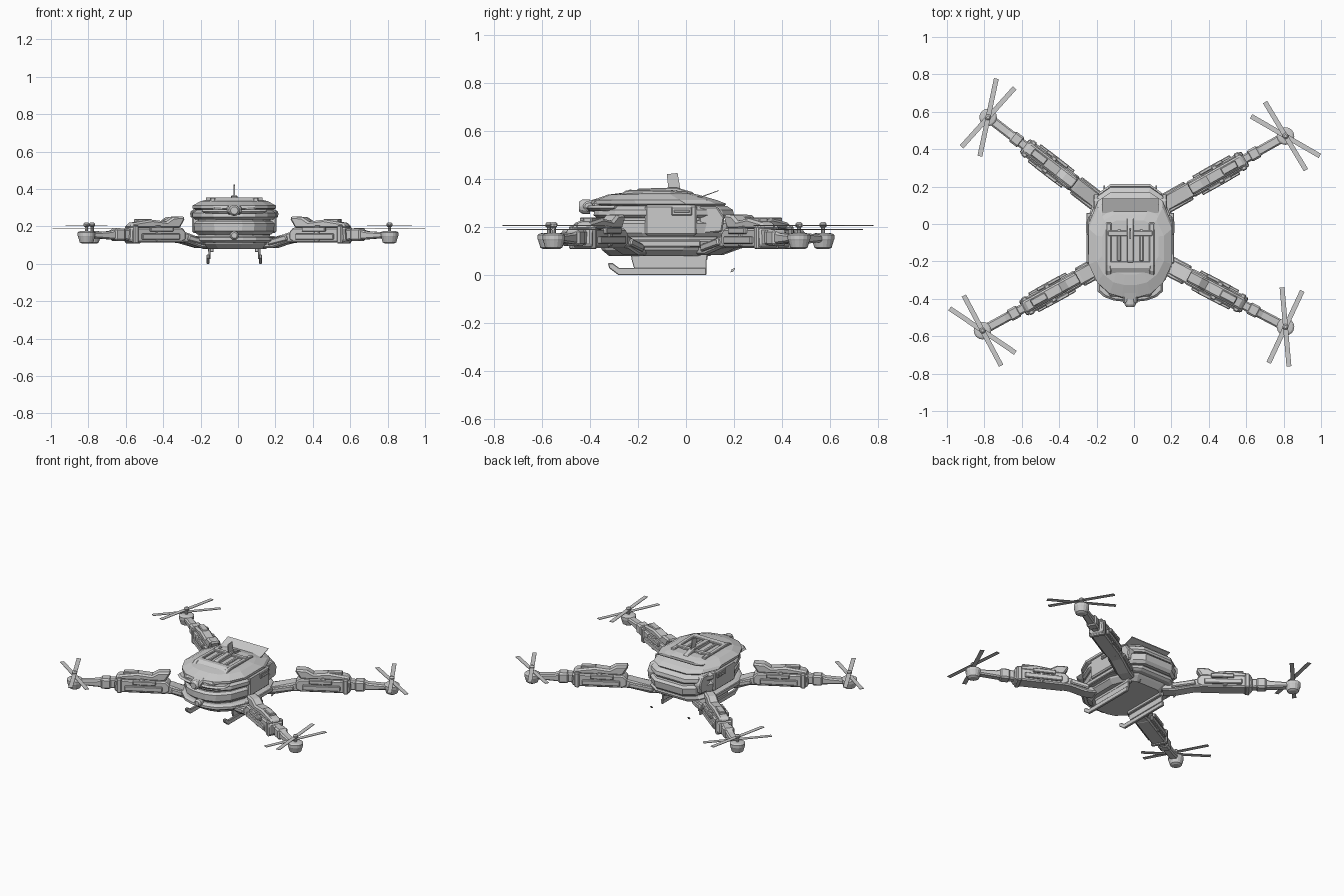
import bpy, bmesh
from math import radians, atan2, cos, sin, pi
from mathutils import Matrix, Vector

CX = -0.02  # body centre line


def finish(name, bm, matrix, bevel=0.0):
    bmesh.ops.recalc_face_normals(bm, faces=bm.faces)
    me = bpy.data.meshes.new(name)
    bm.to_mesh(me)
    bm.free()
    ob = bpy.data.objects.new(name, me)
    ob.matrix_world = matrix
    bpy.context.collection.objects.link(ob)
    if bevel:
        m = ob.modifiers.new("edge", 'BEVEL')
        m.width, m.segments = bevel, 1
        m.limit_method, m.angle_limit = 'ANGLE', radians(40)
    return ob


def loft(name, rings, matrix=Matrix(), bevel=0.0):
    """Skin a stack of closed point rings and cap both ends."""
    bm = bmesh.new()
    vs = [[bm.verts.new(p) for p in r] for r in rings]
    n = len(vs[0])
    for a, b in zip(vs, vs[1:]):
        for i in range(n):
            j = (i + 1) % n
            bm.faces.new((a[i], a[j], b[j], b[i]))
    bm.faces.new(vs[0])
    bm.faces.new(vs[-1])
    return finish(name, bm, matrix, bevel)


def prism(name, pts, w, matrix, bevel=0.004):
    """Profile in local XZ, extruded across local Y."""
    return loft(name, [[(x, s * w / 2, z) for x, z in pts] for s in (-1, 1)], matrix, bevel)


def block(name, x0, x1, z0, z1, w, matrix, bevel=0.004):
    return prism(name, [(x0, z0), (x1, z0), (x1, z1), (x0, z1)], w, matrix, bevel)


def lathe(name, prof, matrix, n=16):
    return loft(name, [[(r * cos(2 * pi * i / n), r * sin(2 * pi * i / n), z)
                        for i in range(n)] for r, z in prof], matrix)


def side(x):
    """Frame whose local X runs along world Y, at offset x from the centre line."""
    return Matrix.Translation((CX + x, 0, 0)) @ Matrix.Rotation(pi / 2, 4, 'Z')


# ---------- body shells ----------
HALF = [(0.48, 1), (0.78, 0.84), (1, 0.4), (1, -0.33), (0.8, -0.7), (0.5, -0.93), (0.2, -1)]
PLAN = HALF + [(-x, y) for x, y in reversed(HALF)]


def shell(name, levels):
    rings = [[(CX + x * hx, (yf + yb) / 2 + y * (yb - yf) / 2, z) for x, y in PLAN]
             for z, hx, yf, yb in levels]
    return loft(name, rings)


shell("belly_pan", [(.08, .17, -.32, .10), (.105, .20, -.35, .13), (.125, .205, -.36, .15)])
shell("arm_deck", [(.115, .225, -.37, .17), (.125, .235, -.385, .185),
                   (.14, .235, -.385, .19), (.148, .215, -.37, .185)])
shell("core", [(.12, .19, -.35, .17), (.30, .19, -.34, .15)])
shell("lower_shell", [(.158, .20, -.36, .195), (.175, .212, -.38, .21),
                      (.215, .215, -.38, .215), (.228, .20, -.365, .20)])
shell("upper_shell", [(.238, .21, -.37, .195), (.25, .222, -.385, .2),
                      (.272, .222, -.38, .195), (.288, .20, -.36, .17)])
shell("canopy", [(.287, .205, -.37, .16), (.297, .222, -.395, .168), (.312, .222, -.39, .13),
                 (.335, .18, -.325, .05), (.342, .15, -.27, .02)])
shell("visor_lip", [(.268, .15, -.405, -.25), (.28, .175, -.415, -.25), (.29, .165, -.405, -.25)])

# ---------- side panels and vents ----------
for s, lr in ((-1, "left"), (1, "right")):
    block(lr + "_side_panel", -.17, .045, .165, .292, .04, side(s * .205), .008)
    block(lr + "_vent_frame", -.06, .025, .248, .284, .02, side(s * .223))
    block(lr + "_vent_slat", -.05, .015, .26, .272, .02, side(s * .226), .002)
    prism(lr + "_rear_cheek", [(.055, .17), (.15, .18), (.16, .24), (.13, .285), (.055, .285)],
          .05, side(s * .172), .006)
    block(lr + "_deck_rail", -.21, .06, .118, .145, .03, side(s * .22))

# ---------- top frame, spine, aerial and spoiler ----------
for s, lr in ((-1, "left"), (1, "right")):
    prism(lr + "_top_rail", [(-.29, .325), (.01, .335), (.005, .35), (-.22, .355), (-.25, .352)],
          .028, side(s * .115))
    block(lr + "_inner_rail", -.2, -.03, .335, .35, .02, side(s * .06))
block("top_rear_bar", -.065, -.035, .335, .354, .24, side(0))
prism("top_front_bar", [(-.29, .325), (-.2, .34), (-.2, .354), (-.235, .356)], .22, side(0))
prism("spine", [(-.22, .335), (.04, .325), (.03, .345), (-.04, .365), (-.2, .36)], .035, side(0))
prism("aerial_blade", [(-.072, .35), (-.022, .35), (-.035, .425), (-.08, .42)], .006, side(0), 0)
prism("spoiler", [(.0, .325), (.06, .322), (.135, .35), (.137, .354), (.06, .327), (0, .33)],
      .30, side(0), 0)

# ---------- front sensors ----------
prism("sensor_housing", [(-.35, .262), (-.41, .265), (-.43, .28), (-.425, .303),
                         (-.35, .325), (-.31, .32)], .075, side(0), .008)
front = Matrix.Rotation(pi / 2, 4, 'X')
lathe("sensor_lens", [(.03, 0), (.03, .03), (.02, .045), (.014, .045)],
      Matrix.Translation((CX, -.40, .285)) @ front, 12)
lathe("lower_camera", [(.024, 0), (.024, .03), (.015, .042)],
      Matrix.Translation((CX, -.365, .152)) @ front, 12)
for s, lr in ((-1, "left"), (1, "right")):
    block(lr + "_brow", -.40, -.34, .272, .306, .055,
          Matrix.Translation((s * .085, .012, 0)) @ side(0), .008)

# ---------- landing skids ----------
for s, lr in ((-1, "left"), (1, "right")):
    prism(lr + "_skid", [(-.325, .05), (-.305, .05), (-.278, .03), (.085, .03),
                         (.085, 0), (-.28, 0), (-.32, .03)], .016, side(s * .14), .003)
    prism(lr + "_skid_strut", [(-.215, .025), (.085, .025), (.085, .065), (.095, .09),
                               (-.23, .09), (-.225, .06)], .012, side(s * .133), .002)
    block(lr + "_skid_top", -.22, .09, .062, .085, .03, side(s * .125))
    prism(lr + "_rear_stop", [(.185, .012), (.197, .015), (.205, .03), (.19, .025)], .008,
          side(s * .138), 0)

# ---------- arms: hub position, body joint, blade angles ----------
ARMS = {
    "front_right": ((.81, -.55), (.20, -.23), (95, 65)),
    "front_left": ((-.81, -.57), (-.21, -.24), (118, 146)),
    "back_right": ((.81, .47), (.18, .115), (121, 150)),
    "back_left": ((-.78, .57), (-.21, .13), (78, 48)),
}
for arm, (hub, root, blades) in ARMS.items():
    d = Vector(root) - Vector(hub)
    at = Matrix.Translation((hub[0], hub[1], 0))
    M = at @ Matrix.Rotation(atan2(d.y, d.x), 4, 'Z')  # local X runs from hub to body
    L = d.length
    # joint link to the body
    prism(arm + "_link", [(.55, .115), (.60, .112), (L, .085), (L + .08, .085), (L + .08, .13),
                          (L, .135), (.60, .165), (.55, .175)], .085, M, .008)
    prism(arm + "_link_cover", [(.59, .125), (L + .02, .098), (L + .02, .128), (.60, .155)],
          .11, M, .006)
    # main beam and its fairing
    prism(arm + "_beam", [(.245, .125), (.265, .113), (.555, .113), (.585, .13), (.585, .17),
                          (.56, .195), (.25, .195)], .092, M, .008)
    prism(arm + "_fairing", [(.25, .19), (.262, .218), (.385, .236), (.475, .226), (.515, .25),
                             (.575, .253), (.59, .246), (.555, .19)], .066, M, .01)
    for s, lr in ((-1, "left"), (1, "right")):
        S = M @ Matrix.Translation((0, s * .05, 0))
        block(f"{arm}_{lr}_beam_rail", .31, .54, .13, .162, .018, S)
        block(f"{arm}_{lr}_beam_strip", .36, .50, .172, .198, .02, S)
    block(arm + "_outer_clamp", .262, .292, .108, .205, .105, M, .006)
    block(arm + "_middle_clamp", .40, .43, .118, .205, .104, M, .005)
    block(arm + "_top_plate", .30, .39, .215, .24, .04, M)
    # slim boom out to the motor
    prism(arm + "_boom", [(.03, .138), (.15, .13), (.26, .125), (.26, .188), (.17, .185),
                          (.14, .175), (.03, .168)], .05, M, .008)
    block(arm + "_boom_collar", .16, .225, .122, .19, .066, M, .01)
    # motor, spindle and crossed blades
    lathe(arm + "_motor", [(.024, .108), (.036, .115), (.045, .145), (.047, .150), (.047, .168),
                           (.038, .174), (.02, .176)], at)
    lathe(arm + "_spindle", [(.009, .172), (.009, .198), (.015, .202), (.016, .214),
                             (.008, .222)], at, 10)
    for i, a in enumerate(blades):
        R = at @ Matrix.Rotation(radians(a), 4, 'Z')
        block(f"{arm}_blade_{i + 1}", -.212, .212, 0, .003, .026,
              R @ Matrix.Translation((0, 0, .205 - .016 * i)), 0)
